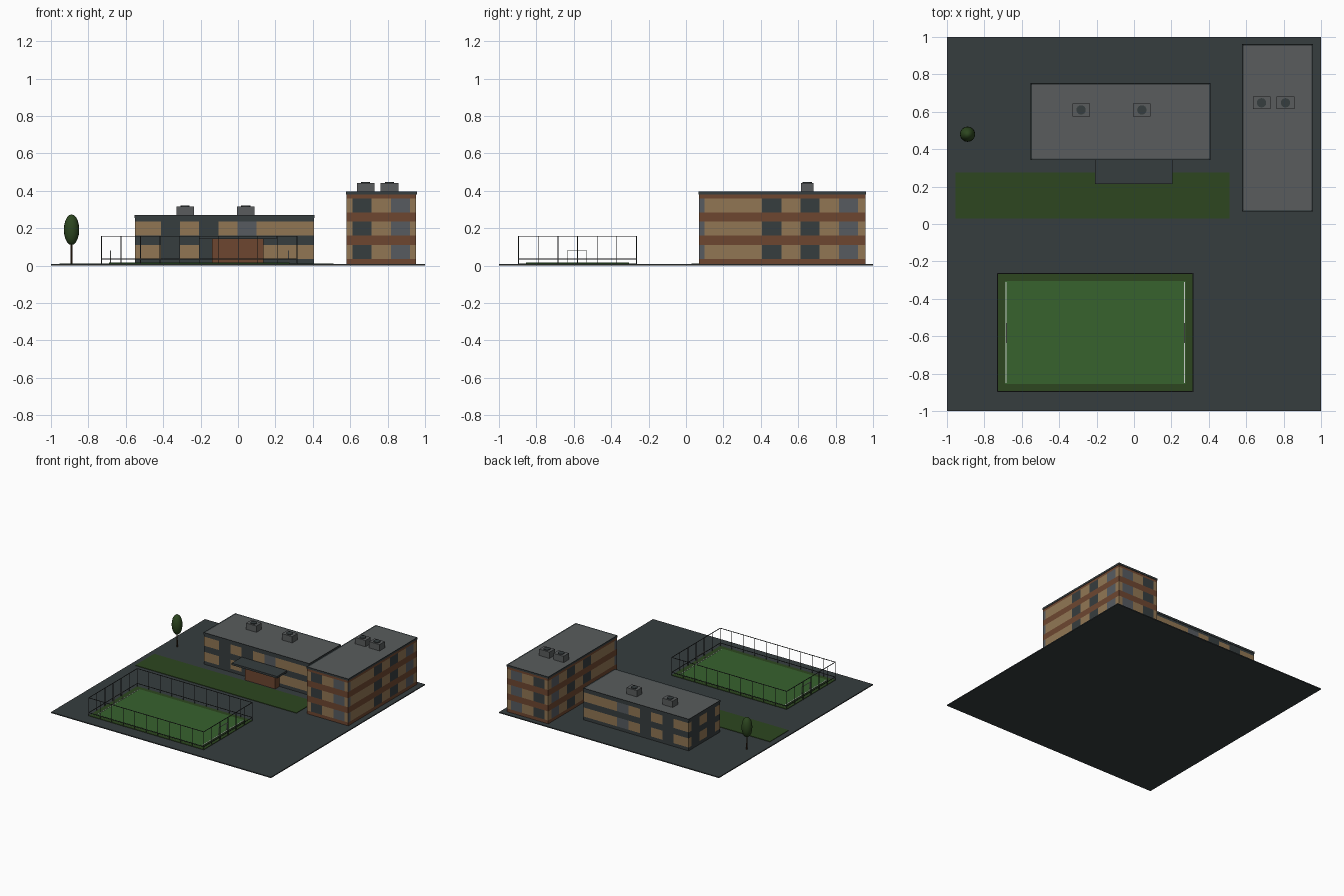
import bpy, bmesh, math
from mathutils import Matrix, Vector

if "Cube" in bpy.data.objects:
    bpy.data.objects.remove(bpy.data.objects["Cube"])


def material(name, r, g, b):
    m = bpy.data.materials.new(name)
    m.diffuse_color = (r, g, b, 1)
    m.use_nodes = True
    m.node_tree.nodes["Principled BSDF"].inputs["Base Color"].default_value = m.diffuse_color
    return m


SLATE = material("dark slate", .037, .047, .049)
ROOF = material("roof grey", .100, .107, .109)
GRASS = material("dark grass", .026, .062, .014)
TURF = material("turf green", .038, .122, .027)
TAN = material("tan panel", .285, .183, .088)
BROWN = material("brick brown", .155, .062, .030)
GLASS = material("blue grey window", .095, .105, .118)
WHITE = material("line white", .60, .62, .60)
METAL = material("fence metal", .035, .040, .042)
BARK = material("bark brown", .045, .022, .010)


def make(name, bm, *mats):
    me = bpy.data.meshes.new(name)
    bm.to_mesh(me)
    bm.free()
    for m in mats:
        me.materials.append(m)
    ob = bpy.data.objects.new(name, me)
    bpy.context.collection.objects.link(ob)
    return ob


def add_box(bm, x0, x1, y0, y1, z0, z1):
    mat = Matrix.Translation(((x0 + x1) / 2, (y0 + y1) / 2, (z0 + z1) / 2))
    mat = mat @ Matrix.Diagonal((x1 - x0, y1 - y0, z1 - z0, 1))
    bmesh.ops.create_cube(bm, size=1, matrix=mat)


def boxes(name, mat, *dims):
    bm = bmesh.new()
    for d in dims:
        add_box(bm, *d)
    return make(name, bm, mat)


# Ground slab, lawn and sports pitch
G = .008
boxes("ground_slab", SLATE, (-1, 1, -1, 1, 0, G))
boxes("lawn_strip", GRASS, (-.955, .51, .03, .275, G, .012))
X0, X1, Y0, Y1 = -.73, .315, -.895, -.265
boxes("pitch_border", GRASS, (X0, X1, Y0, Y1, G, .012))
boxes("pitch_turf", TURF, (-.69, .275, -.855, -.305, .012, .016))
boxes("pitch_end_lines", WHITE,
      *[(x - .003, x + .003, -.85, -.31, .016, .0175) for x in (-.685, .27)])

# Goals at both ends of the pitch
t = .002
for i, x in enumerate((-.682, .27)):
    boxes("goal_%d" % (i + 1), WHITE,
          *[(x - t, x + t, y - t, y + t, .016, .08) for y in (-.635, -.53)],
          (x - t, x + t, -.635, -.53, .077, .081))

# Fence: posts every 0.105 with a top and a low rail
posts = [(X0 + (X1 - X0) * i / 10, y) for i in range(11) for y in (Y0, Y1)]
posts += [(x, Y0 + (Y1 - Y0) * j / 6) for j in range(1, 6) for x in (X0, X1)]
boxes("fence_posts", METAL,
      *[(x - t, x + t, y - t, y + t, G, .158) for x, y in posts])
rails = []
for z in (.035, .157):
    rails += [(X0, X1, y - t, y + t, z - t, z + t) for y in (Y0, Y1)]
    rails += [(x - t, x + t, Y0, Y1, z - t, z + t) for x in (X0, X1)]
boxes("fence_rails", METAL, *rails)

# Facade pattern: eight repeating panels, in window bands on each storey
CELL, START = .1025, .10
PANELS = (0, 0, 0, 1, 0, 1, 0, 2)
STOREY, SILL, WIN = .125, .035, .075


def building(name, x0, x1, y0, y1, top, band):
    bm = bmesh.new()
    add_box(bm, x0, x1, y0, y1, G, top)

    def cut(axis, value):
        no = Vector((0, 0, 0))
        no[axis] = 1
        bmesh.ops.bisect_plane(bm, geom=bm.verts[:] + bm.edges[:] + bm.faces[:],
                               plane_co=no * value, plane_no=no)
    for axis, lo, hi in ((0, x0, x1), (1, y0, y1)):
        for k in range(-12, 12):
            c = START + k * CELL
            if lo + .002 < c < hi - .002:
                cut(axis, c)
    for s in range(4):
        for z in (SILL + s * STOREY, SILL + s * STOREY + WIN):
            if z < top - .002:
                cut(2, z)
    bm.normal_update()
    for f in bm.faces:
        c = f.calc_center_median()
        f.material_index = 3
        if abs(f.normal.z) < .5 and (c.z - SILL) % STOREY < WIN:
            u = c.x if abs(f.normal.y) > .5 else c.y
            f.material_index = PANELS[int((u - START) // CELL) % 8]
    make(name + "_walls", bm, TAN, SLATE, GLASS, band)

    # Roof cap with a sunken grey deck
    bm = bmesh.new()
    e = .003
    add_box(bm, x0 - e, x1 + e, y0 - e, y1 + e, top, top + .016)
    bm.normal_update()
    deck = [f for f in bm.faces if f.normal.z > .5]
    bmesh.ops.inset_region(bm, faces=deck, thickness=.011, depth=0)
    for f in deck:
        f.material_index = 1
        for v in f.verts:
            v.co.z -= .005
    make(name + "_roof", bm, SLATE, ROOF)


building("low_block", -.55, .405, .345, .75, .254, SLATE)
building("tall_block", .58, .953, .07, .96, .379, BROWN)

# Entrance porch and canopy
boxes("entrance_porch", BROWN, (-.138, .135, .29, .346, G, .142))
boxes("entrance_canopy", SLATE, (-.208, .205, .215, .346, .142, .158))

# Rooftop air units with a fan disc
for i, (x, y, z) in enumerate(((-.283, .61, .264), (.042, .61, .264),
                               (.682, .648, .389), (.81, .648, .389))):
    boxes("air_unit_%d" % (i + 1), ROOF,
          (x - .047, x + .047, y - .034, y + .034, z, z + .053))
    bm = bmesh.new()
    bmesh.ops.create_cone(bm, cap_ends=True, segments=16, radius1=.025,
                          radius2=.025, depth=.006,
                          matrix=Matrix.Translation((x, y, z + .055)))
    make("air_unit_fan_%d" % (i + 1), bm, SLATE)

# Tree
bm = bmesh.new()
bmesh.ops.create_cone(bm, cap_ends=True, segments=8, radius1=.006, radius2=.004,
                      depth=.13, matrix=Matrix.Translation((-.89, .48, G + .065)))
make("tree_trunk", bm, BARK)
bm = bmesh.new()
bmesh.ops.create_uvsphere(bm, u_segments=16, v_segments=10, radius=1,
                          matrix=Matrix.Translation((-.89, .48, .192))
                          @ Matrix.Diagonal((.041, .041, .082, 1)))
for f in bm.faces:
    f.smooth = True
make("tree_crown", bm, GRASS)
